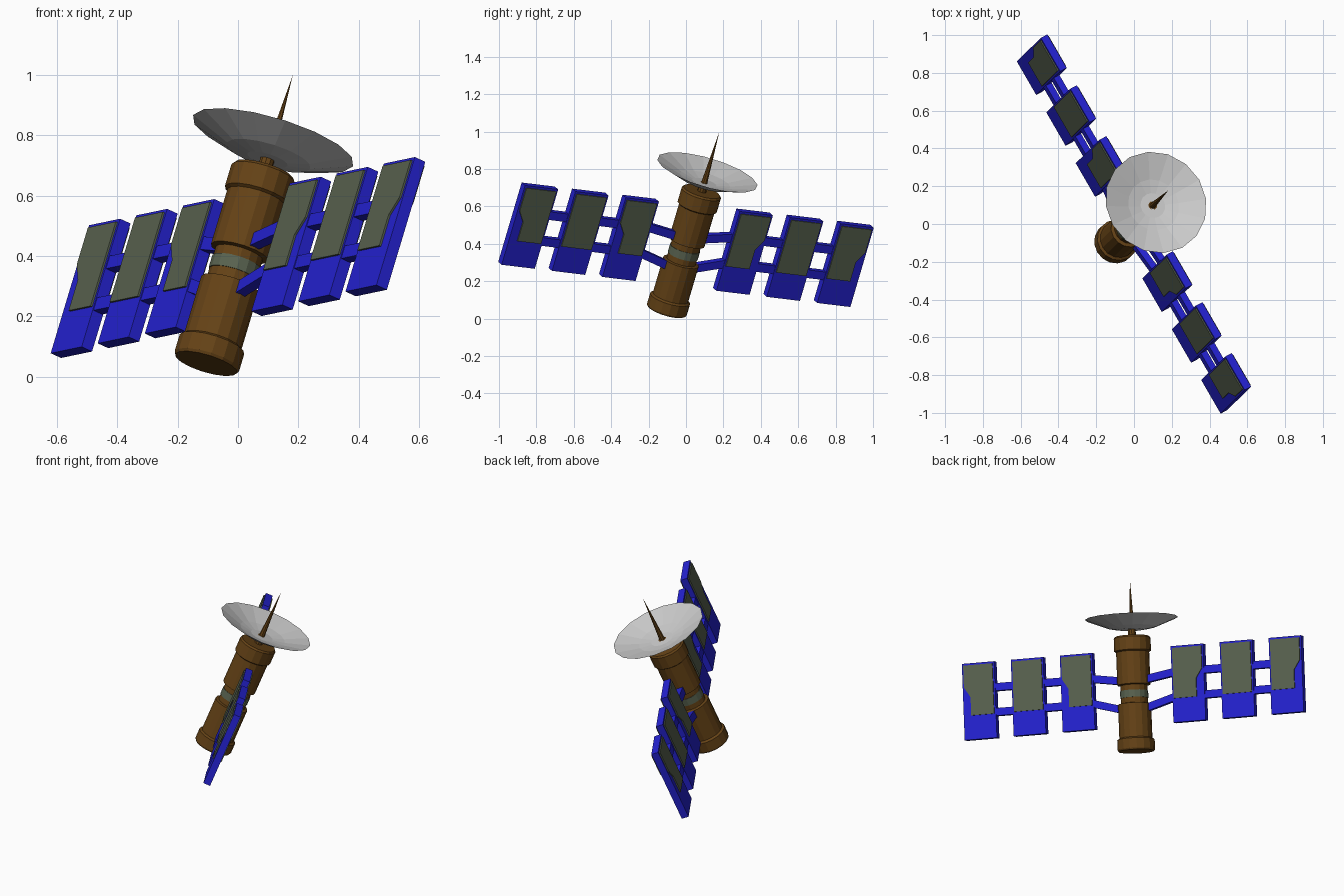
import bpy, bmesh, math
from mathutils import Vector, Matrix

if "Cube" in bpy.data.objects:
    bpy.data.objects.remove(bpy.data.objects["Cube"])

# Tilted frame: X along the wings, Y through the panels, Z along the body
A = Vector((0.277, 0.272, 0.922)).normalized()
W = Vector((0.499, -0.860, 0.107))
W = (W - A * W.dot(A)).normalized()
N = A.cross(W)
FRAME = Matrix.Translation((0, 0, 0.395)) @ Matrix((W, N, A)).transposed().to_4x4()


def material(name, rgb):
    m = bpy.data.materials.new(name)
    m.diffuse_color = (*rgb, 1)
    m.use_nodes = True
    m.node_tree.nodes["Principled BSDF"].inputs["Base Color"].default_value = m.diffuse_color
    return m


BROWN = material("brown", (0.13, 0.055, 0.008))
BLUE = material("blue", (0.018, 0.016, 0.65))
GREEN = material("grey_green", (0.10, 0.125, 0.08))


def finish(name, bm, mat):
    bmesh.ops.recalc_face_normals(bm, faces=bm.faces)
    bm.transform(FRAME)
    me = bpy.data.meshes.new(name)
    bm.to_mesh(me)
    bm.free()
    if mat:
        me.materials.append(mat)
    ob = bpy.data.objects.new(name, me)
    bpy.context.collection.objects.link(ob)


def lathe(name, profile, mat, sides=16):
    """Revolve (radius, height) points about the body axis."""
    bm = bmesh.new()
    vs = [bm.verts.new((r, 0, z)) for r, z in profile]
    es = [bm.edges.new(p) for p in zip(vs, vs[1:])]
    bmesh.ops.spin(bm, geom=vs + es, cent=(0, 0, 0), axis=(0, 0, 1),
                   angle=math.tau, steps=sides)
    bmesh.ops.remove_doubles(bm, verts=bm.verts, dist=1e-4)
    finish(name, bm, mat)


def plate(name, outline, depth, mat):
    """Extrude an XZ outline evenly to both sides of the wing plane."""
    bm = bmesh.new()
    f = bm.faces.new([bm.verts.new((x, -depth / 2, z)) for x, z in outline])
    new = bmesh.ops.extrude_face_region(bm, geom=[f])["geom"]
    bmesh.ops.translate(bm, vec=(0, depth, 0),
                        verts=[v for v in new if isinstance(v, bmesh.types.BMVert)])
    finish(name, bm, mat)


# Body with end flanges and a narrow waist
lathe("body", [(0, -.381), (.107, -.381), (.112, -.372), (.112, -.312), (.099, -.303),
               (.099, -.098), (.081, -.094), (.081, .014), (.099, .018), (.099, .215),
               (.11, .222), (.11, .300), (.102, .31), (0, .31)], BROWN)
lathe("waist_band", [(.078, -.062), (.084, -.062), (.084, -.018), (.078, -.018)], GREEN)

# Dish, its stem and the antenna spike
lathe("dish_stem", [(0, .30), (.024, .30), (.024, .36), (0, .36)], BROWN, 10)
lathe("dish", [(0, .352), (.07, .352), (.145, .366), (.279, .42),
               (.14, .374), (.068, .36), (0, .36)], None)
lathe("antenna_spike", [(0, .355), (.017, .355), (0, .656)], BROWN, 8)

# Wings: three panels a side, each with a cell plate showing on both faces
HW, HH, ROD = 0.103, 0.23, 0.023
CENTRES = (0.354, 0.667, 0.98)
for s, side in ((1, "right"), (-1, "left")):
    for i, c in enumerate(CENTRES):
        plate(f"{side}_panel_{i + 1}", [(s * (c + x), z) for x, z in
              ((-HW, -HH), (HW, -HH), (HW, HH), (-HW, HH))], 0.042, BLUE)
        cw, top, low = HW - 0.01, HH - 0.012, -0.085
        cells = [(-cw, low), (cw, low), (cw, top), (-cw, top)]
        if i != 1:  # notched outer edge
            cells[1:2] = [(cw - .04, low), (cw - .04, .025), (cw, .085)]
        plate(f"{side}_cells_{i + 1}", [(s * (c + x), z) for x, z in cells], 0.056, GREEN)

    for label, root, z in (("upper", .045, .075), ("lower", -.128, -.075)):
        # Sloped arm from body to first panel, then straight links
        spans = [(.07, root, CENTRES[0] - HW + .01, z)]
        spans += [(a + HW - .01, z, b - HW + .01, z) for a, b in zip(CENTRES, CENTRES[1:])]
        for i, (x0, z0, x1, z1) in enumerate(spans):
            plate(f"{side}_{label}_strut_{i + 1}",
                  [(s * x0, z0 - ROD), (s * x1, z1 - ROD),
                   (s * x1, z1 + ROD), (s * x0, z0 + ROD)], 0.036, BLUE)
